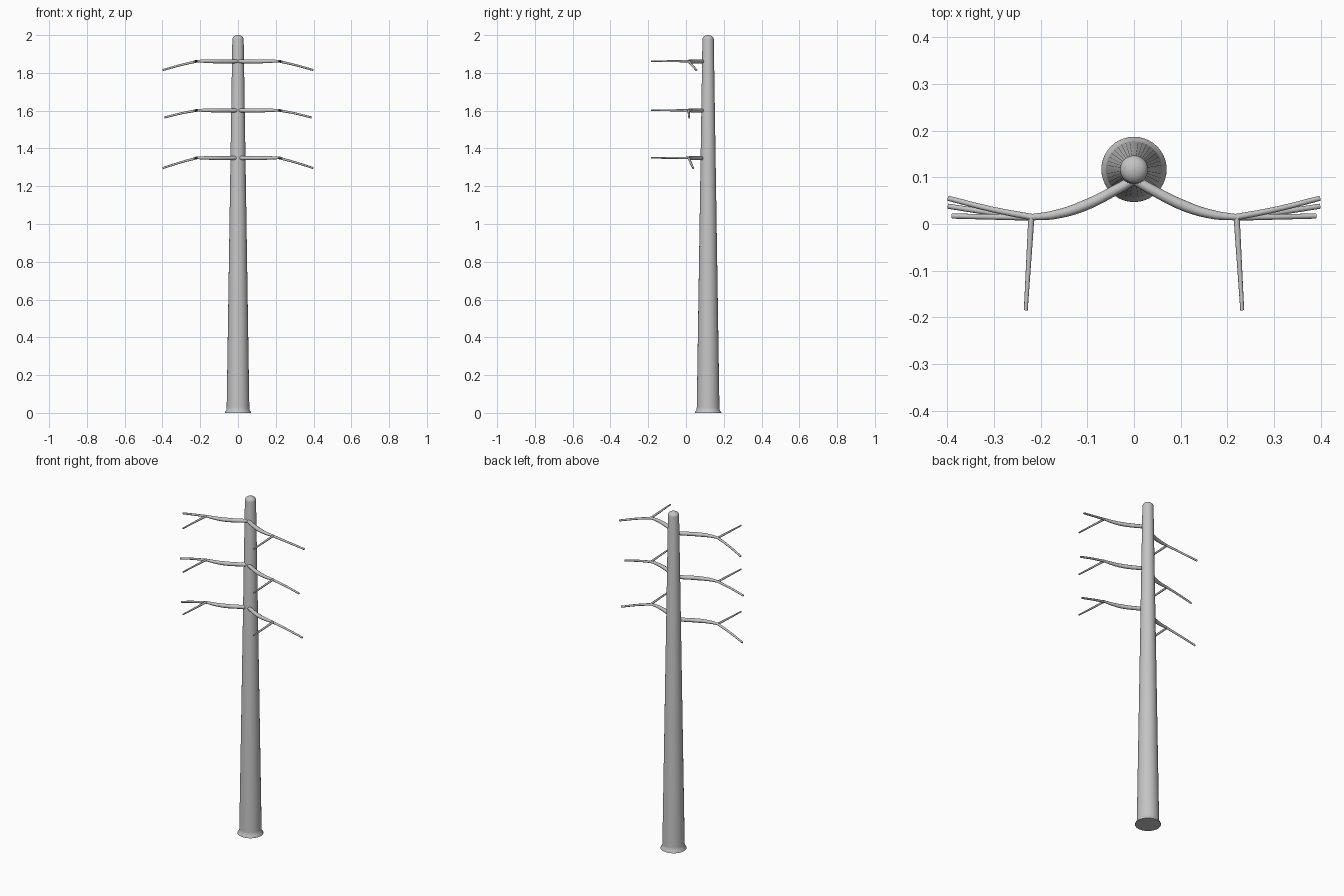
import bpy
import bmesh
import math
from mathutils import Matrix

if "Cube" in bpy.data.objects:
    bpy.data.objects.remove(bpy.data.objects["Cube"], do_unlink=True)

POLE_Y = 0.117

grey = bpy.data.materials.new("galvanised_grey")
grey.use_nodes = True
colour = (0.55, 0.55, 0.55, 1)
grey.diffuse_color = colour
grey.node_tree.nodes["Principled BSDF"].inputs["Base Color"].default_value = colour


def smooth(obj):
    bpy.ops.object.select_all(action="DESELECT")
    obj.select_set(True)
    bpy.context.view_layer.objects.active = obj
    bpy.ops.object.shade_smooth_by_angle(angle=math.radians(40))


def lathe(name, profile, steps=40):
    """Spin a radius/height profile around the pole axis."""
    bm = bmesh.new()
    verts = [bm.verts.new((r, 0, z)) for r, z in profile]
    edges = [bm.edges.new(pair) for pair in zip(verts, verts[1:])]
    bmesh.ops.spin(bm, geom=verts + edges, cent=(0, 0, 0), axis=(0, 0, 1),
                   angle=math.tau, steps=steps)
    bmesh.ops.remove_doubles(bm, verts=bm.verts, dist=0.0001)
    bmesh.ops.recalc_face_normals(bm, faces=bm.faces)
    bmesh.ops.translate(bm, verts=bm.verts, vec=(0, POLE_Y, 0))
    mesh = bpy.data.meshes.new(name)
    bm.to_mesh(mesh)
    bm.free()
    obj = bpy.data.objects.new(name, mesh)
    bpy.context.collection.objects.link(obj)
    mesh.materials.append(grey)
    smooth(obj)


def tube(name, points, side):
    """Tapered round rod through (x, y, z, radius) points, on one side."""
    curve = bpy.data.curves.new(name, "CURVE")
    curve.dimensions = "3D"
    curve.bevel_depth = 1
    curve.bevel_resolution = 3
    curve.resolution_u = 6
    curve.use_fill_caps = True
    spline = curve.splines.new("BEZIER")
    spline.bezier_points.add(len(points) - 1)
    for bez, (x, y, z, r) in zip(spline.bezier_points, points):
        bez.co = (side * x, y, z)
        bez.radius = r
        bez.handle_left_type = bez.handle_right_type = "AUTO"
    curve.materials.append(grey)
    obj = bpy.data.objects.new(name, curve)
    bpy.context.collection.objects.link(obj)
    bpy.ops.object.select_all(action="DESELECT")
    obj.select_set(True)
    bpy.context.view_layer.objects.active = obj
    bpy.ops.object.convert(target="MESH")
    smooth(bpy.context.object)


# Tapered pole with a flared foot and a domed top
dome = [(0.03 * math.cos(a), 1.978 + 0.022 * math.sin(a))
        for a in (math.radians(d) for d in range(0, 91, 15))]
lathe("pole", [(0, 0), (0.07, 0), (0.069, 0.005), (0.061, 0.015), (0.06, 0.03)] + dome)

# Three tiers of forked arms: height, outer tip x, tip y, tip drop
tiers = {
    "upper": (1.862, 0.398, 0.055, 0.047),
    "middle": (1.602, 0.39, 0.017, 0.038),
    "lower": (1.35, 0.398, 0.038, 0.054),
}
for tier, (z, tip_x, tip_y, drop) in tiers.items():
    for label, side in (("left", 1), ("right", -1)):
        name = f"{tier}_{label}"
        # Curved main arm
        tube(f"{name}_arm", [(0, 0.095, z, 0.010), (0.03, 0.078, z - 0.001, 0.011),
                             (0.11, 0.038, z - 0.001, 0.0115),
                             (0.17, 0.02, z, 0.0095), (0.225, 0.014, z, 0.0065)], side)
        # Drooping outer branch
        mid_y = 0.014 + (tip_y - 0.014) * 0.4
        tube(f"{name}_outer_branch", [(0.215, 0.014, z, 0.007),
                                      (0.30, mid_y, z - drop * 0.42, 0.006),
                                      (tip_x, tip_y, z - drop, 0.0055)], side)
        # Straight forward branch
        tube(f"{name}_forward_branch", [(0.22, 0.016, z, 0.0065),
                                        (0.232, -0.185, z, 0.0042)], side)
